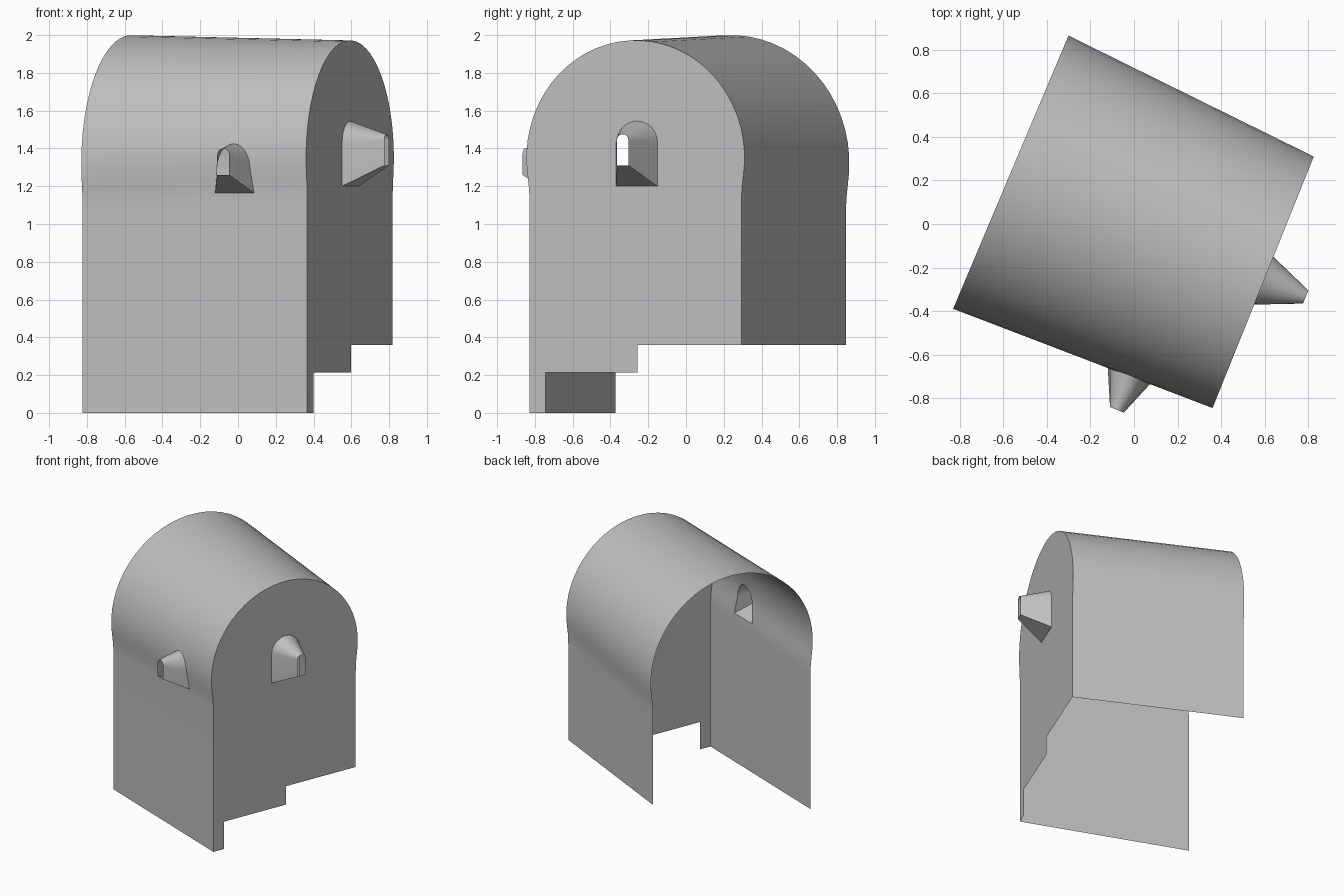
import bpy, bmesh
from math import sin, cos, pi, radians, sqrt
from mathutils import Vector

if "Cube" in bpy.data.objects:
    bpy.data.objects.remove(bpy.data.objects["Cube"])

grey = bpy.data.materials.new("plaster_grey")
grey.use_nodes = True
COLOUR = (0.52, 0.52, 0.52, 1)
grey.diffuse_color = COLOUR
grey.node_tree.nodes["Principled BSDF"].inputs["Base Color"].default_value = COLOUR

# The vault tapers from the open end (u=0) to the walled end (u=1)
CENTRE = (Vector((-0.565, 0.2375, 0)), Vector((0.5925, -0.2675, 0)))
ACROSS = (Vector((-0.265, -0.6275, 0)), Vector((-0.2325, -0.5775, 0)))
LEG, JOIN, FOOT = 0.972, -0.156, -0.38
BACK_BASE = 0.36


def spring(u):
    return 1.319 + 0.031 * u


def radius(u):
    return 0.681 - 0.0585 * u


def at(u, w, z):
    """Point at length u, sideways fraction w and height z."""
    p = CENTRE[0].lerp(CENTRE[1], u) + w * ACROSS[0].lerp(ACROSS[1], u)
    p.z = z
    return p


def width(k):
    """Half width of the section at k radii above the springing line."""
    if k > JOIN:
        return sqrt(max(0, 1 - k * k))
    t = max(0, (k - FOOT) / (JOIN - FOOT))
    return LEG + 0.0157 * t * t


def section(u):
    """Vault section from the front base over the crown to the back base."""
    lower = [FOOT, -0.31, -0.24]
    arc = [radians(-9 + 6 * i) for i in range(34)]
    wk = [(width(k), k) for k in lower] + [(cos(a), sin(a)) for a in arc]
    wk += [(-width(k), k) for k in reversed(lower)]
    return ([at(u, LEG, 0)] + [at(u, w, spring(u) + k * radius(u)) for w, k in wk]
            + [at(u, -LEG, BACK_BASE)])


def arch(low, mid, z0, z1, z2, steps=12):
    """Arched outline as (sideways, height) pairs."""
    top = [(mid * cos(pi * i / steps), z1 + (z2 - z1) * sin(pi * i / steps))
           for i in range(steps + 1)]
    return [(-low, z0), (low, z0)] + top


def finish(bm, name, centre):
    """Turn faces away from the centre and make a shaded object."""
    bm.normal_update()
    centre = Vector(centre)
    for f in bm.faces:
        if f.normal.dot(f.calc_center_median() - centre) < 0:
            f.normal_flip()
    mesh = bpy.data.meshes.new(name)
    bm.to_mesh(mesh)
    bm.free()
    mesh.materials.append(grey)
    ob = bpy.data.objects.new(name, mesh)
    bpy.context.collection.objects.link(ob)
    bpy.ops.object.select_all(action='DESELECT')
    ob.select_set(True)
    bpy.context.view_layer.objects.active = ob
    bpy.ops.object.shade_smooth_by_angle(angle=radians(30))
    return ob


def loop_edges(bm, points):
    vs = [bm.verts.new(p) for p in points]
    return [bm.edges.new((a, b)) for a, b in zip(vs, vs[1:] + vs[:1])]


def on_front(x, z):
    """Point on the curved front side at the given x and height."""
    u = (x + 0.825) / 1.185
    return at(u, width((z - spring(u)) / radius(u)), z)


# Window outlines where the hoods meet the walls
front_hole = [on_front(-0.0225 + s, z) for s, z in arch(0.1025, 0.087, 1.165, 1.29, 1.425)]
end_hole = [at(1, -0.013 + s, z) for s, z in arch(0.19, 0.19, 1.2, 1.43, 1.545)]

# Vault and side walls, with a window opening in the front
bm = bmesh.new()
columns = [[bm.verts.new(p) for p in section(u)] for u in (0, 0.55, 0.8, 1)]
LOW, HIGH = 2, 8
for c in range(3):
    a, b = columns[c], columns[c + 1]
    for r in range(len(a) - 1):
        if not (c == 1 and LOW <= r < HIGH):
            bm.faces.new((a[r], b[r], b[r + 1], a[r + 1]))
left, right = columns[1], columns[2]
rim = left[LOW:HIGH + 1] + right[LOW:HIGH + 1][::-1]
edges = [bm.edges.get((a, b)) for a, b in zip(rim, rim[1:] + rim[:1])]
edges += loop_edges(bm, front_hole)
bmesh.ops.triangle_fill(bm, edges=edges, use_beauty=True,
                        normal=ACROSS[1].normalized())
finish(bm, "vault_and_side_walls", (0, 0, 1.2))

# End wall with a stepped bottom edge and a window opening
bm = bmesh.new()
steps = [(-0.02, BACK_BASE), (-0.02, 0.215), (0.826, 0.215), (0.826, 0)]
edges = loop_edges(bm, section(1) + [at(1, w, z) for w, z in steps])
edges += loop_edges(bm, end_hole)
facing = ACROSS[1].cross(Vector((0, 0, -1))).normalized()
bmesh.ops.triangle_fill(bm, edges=edges, use_beauty=True, normal=facing)
finish(bm, "end_wall", (0, 0, 1.2))


def hood(name, hole, start, end, z0, z1, z2):
    """Tapered window tube, open at both ends."""
    a, b = Vector((*start, 0)), Vector((*end, 0))
    tip = []
    for s, z in arch(1, 1, z0, z1, z2):
        p = a.lerp(b, (s + 1) / 2)
        p.z = z
        tip.append(p)
    bm = bmesh.new()
    inner = [bm.verts.new(p) for p in hole]
    outer = [bm.verts.new(p) for p in tip]
    for i in range(len(inner)):
        j = (i + 1) % len(inner)
        bm.faces.new((inner[i], inner[j], outer[j], outer[i]))
    middle = sum(hole + tip, Vector()) / (2 * len(tip))
    finish(bm, name, middle)


hood("front_window_hood", front_hole, (-0.11, -0.84), (-0.047, -0.865), 1.26, 1.365, 1.4)
hood("end_window_hood", end_hole, (0.8, -0.305), (0.775, -0.365), 1.31, 1.445, 1.475)
